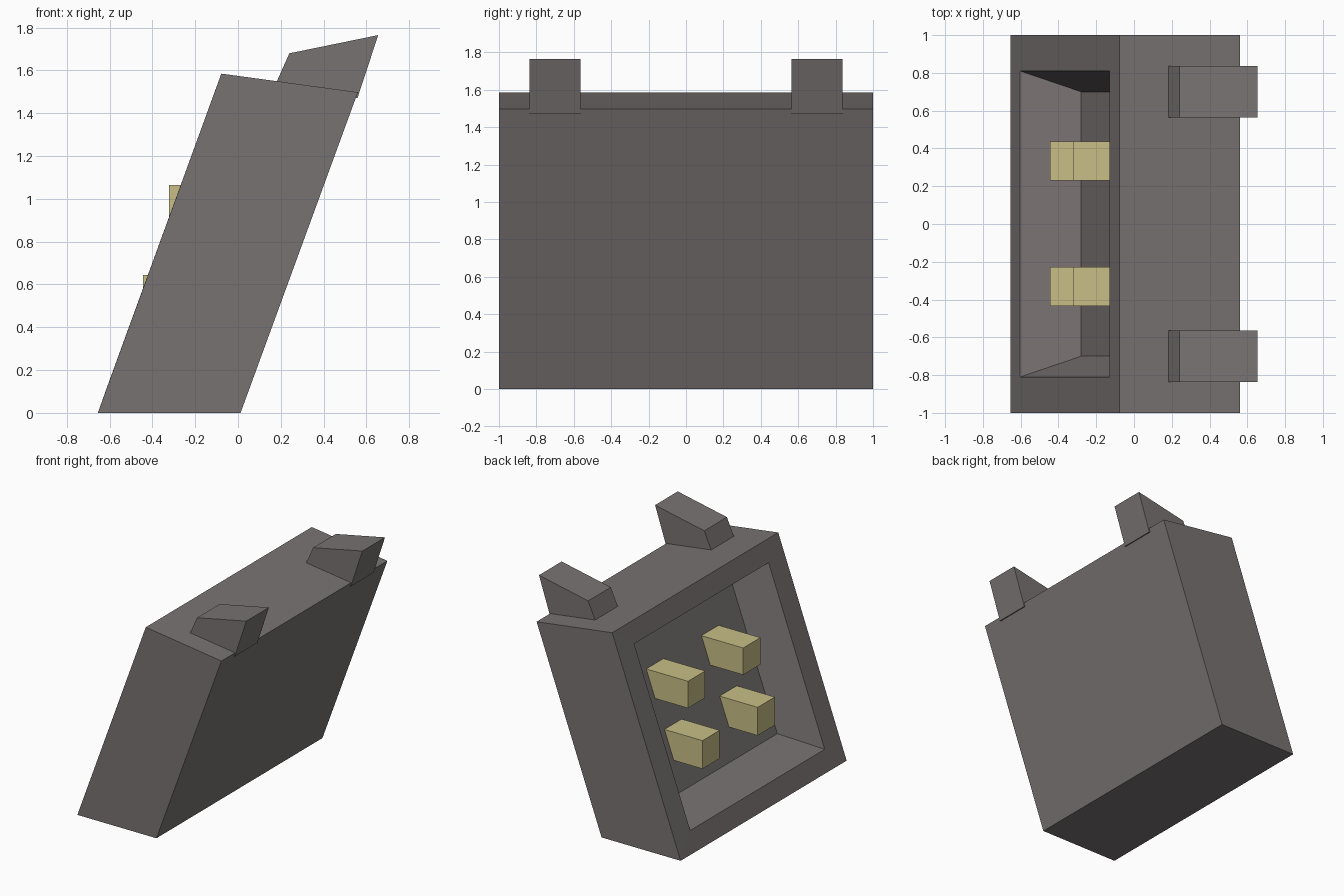
import bpy, bmesh

if "Cube" in bpy.data.objects:
    bpy.data.objects.remove(bpy.data.objects["Cube"])


def material(name, rgb):
    m = bpy.data.materials.new(name)
    m.diffuse_color = (*rgb, 1)
    m.use_nodes = True
    m.node_tree.nodes["Principled BSDF"].inputs["Base Color"].default_value = m.diffuse_color
    return m


STONE = material("dark_grey", (0.19, 0.17, 0.17))
YELLOW = material("pale_yellow", (0.58, 0.52, 0.24))


def finish(name, bm, mat):
    bmesh.ops.recalc_face_normals(bm, faces=bm.faces)
    me = bpy.data.meshes.new(name)
    bm.to_mesh(me)
    bm.free()
    me.materials.append(mat)
    ob = bpy.data.objects.new(name, me)
    bpy.context.collection.objects.link(ob)


def prism(name, profile, y0, y1, mat):
    """Extrude an XZ profile from y0 to y1."""
    bm = bmesh.new()
    a = [bm.verts.new((x, y0, z)) for x, z in profile]
    b = [bm.verts.new((x, y1, z)) for x, z in profile]
    n = len(a)
    bm.faces.new(a)
    bm.faces.new(b)
    for i in range(n):
        j = (i + 1) % n
        bm.faces.new((a[i], a[j], b[j], b[i]))
    finish(name, bm, mat)


# Leaning body: back face, rim, opening and recessed floor as nested rings
def ring(bm, low, high, half):
    return [bm.verts.new((x, y, z)) for (x, z), y in
            ((low, -half), (low, half), (high, half), (high, -half))]


FLOOR_LOW, FLOOR_HIGH = (-0.28, 0.22), (0.131, 1.343)
bm = bmesh.new()
rings = [ring(bm, (0.012, 0), (0.56, 1.498), 1),
         ring(bm, (-0.655, 0), (-0.078, 1.585), 1),
         ring(bm, (-0.603, 0.145), (-0.13, 1.442), 0.81),
         ring(bm, FLOOR_LOW, FLOOR_HIGH, 0.70)]
bm.faces.new(rings[0])
bm.faces.new(rings[-1])
for r, s in zip(rings, rings[1:]):
    for i in range(4):
        j = (i + 1) % 4
        bm.faces.new((r[i], r[j], s[j], s[i]))
finish("body", bm, STONE)


# Pegs standing out of the recess floor
def floor_x(z):
    t = (z - FLOOR_LOW[1]) / (FLOOR_HIGH[1] - FLOOR_LOW[1])
    return FLOOR_LOW[0] + t * (FLOOR_HIGH[0] - FLOOR_LOW[0])


for row, x, z0, z1 in (("upper", -0.323, 0.86, 1.065), ("lower", -0.445, 0.43, 0.645)):
    for side, y0 in (("left", 0.23), ("right", -0.435)):
        prism(f"peg_{row}_{side}",
              [(x, z0), (floor_x(z0) + 0.01, z0), (floor_x(z1) + 0.01, z1), (x, z1)],
              y0, y0 + 0.207, YELLOW)

# Top lugs overhanging the back edge
for side, s in (("left", 1), ("right", -1)):
    prism(f"lug_{side}", [(0.155, 1.49), (0.558, 1.47), (0.655, 1.765), (0.24, 1.68)],
          s * 0.563, s * 0.836, STONE)
